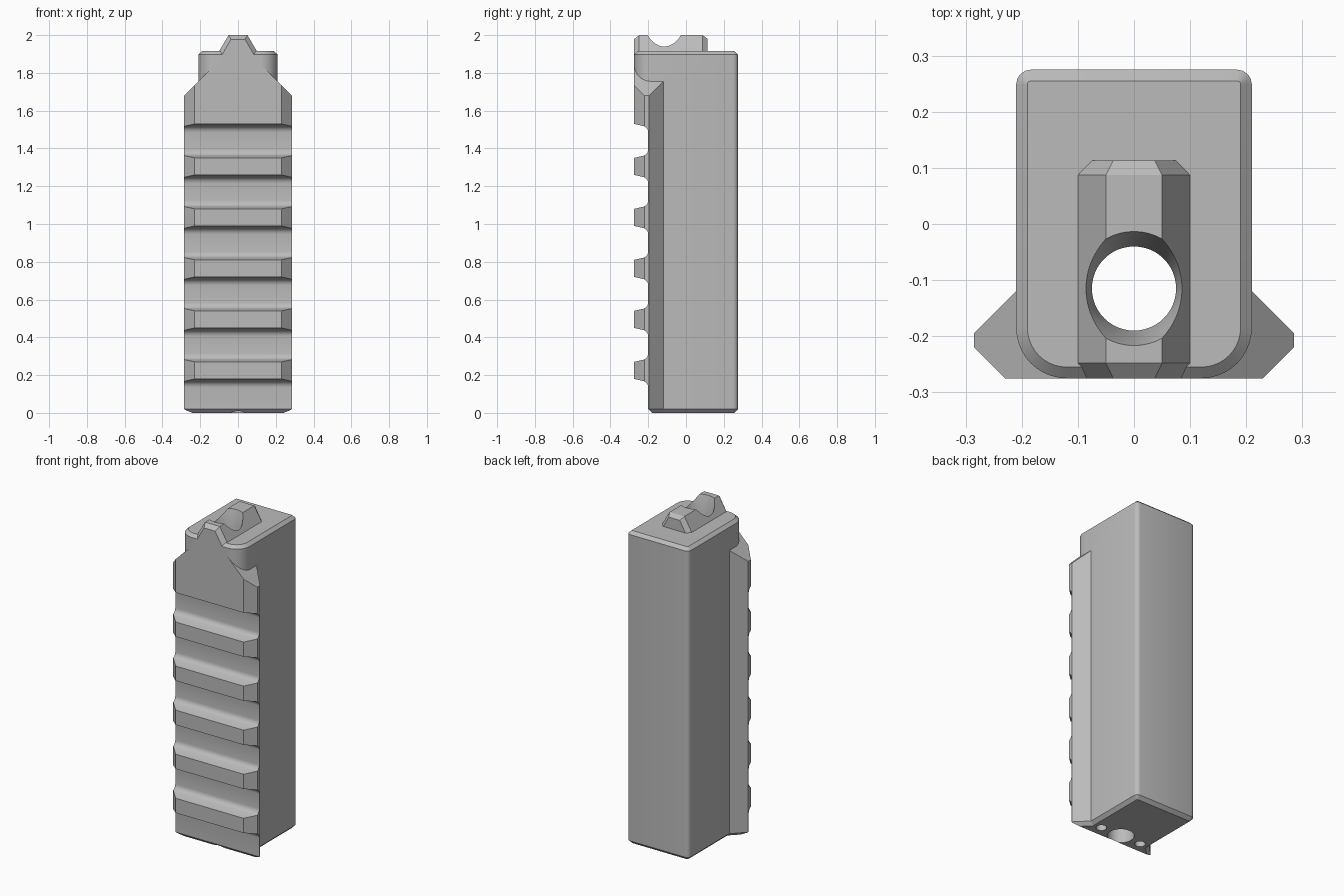
import bpy, bmesh, math

cube = bpy.data.objects.get("Cube")
if cube:
    bpy.data.objects.remove(cube, do_unlink=True)

grey = bpy.data.materials.new("plain_grey")
grey.use_nodes = True
colour = (0.5, 0.5, 0.5, 1)
grey.diffuse_color = colour
grey.node_tree.nodes["Principled BSDF"].inputs["Base Color"].default_value = colour


def loft(name, loops):
    """Solid skinned through matching loops of 3D points."""
    bm = bmesh.new()
    rings = [[bm.verts.new(p) for p in loop] for loop in loops]
    n = len(rings[0])
    for a, b in zip(rings, rings[1:]):
        for i in range(n):
            j = (i + 1) % n
            bm.faces.new((a[i], a[j], b[j], b[i]))
    bm.faces.new(rings[0])
    bm.faces.new(rings[-1])
    bmesh.ops.recalc_face_normals(bm, faces=bm.faces)
    mesh = bpy.data.meshes.new(name)
    bm.to_mesh(mesh)
    bm.free()
    mesh.materials.append(grey)
    obj = bpy.data.objects.new(name, mesh)
    bpy.context.collection.objects.link(obj)
    return obj


def combine(target, tool, operation):
    mod = target.modifiers.new("combine", 'BOOLEAN')
    mod.object, mod.operation, mod.solver = tool, operation, 'EXACT'
    bpy.context.view_layer.objects.active = target
    bpy.ops.object.modifier_apply(modifier=mod.name)
    bpy.data.objects.remove(tool, do_unlink=True)


def mirrored(half):
    return half + [(-x, y) for x, y in reversed(half)]


def at_z(points, z):
    return [(x, y, z) for x, y in points]


def circle(x, y, r, z, n=48):
    return [(x + r * math.cos(2 * math.pi * i / n),
             y + r * math.sin(2 * math.pi * i / n), z) for i in range(n)]


def block_outline(inset):
    """Block section with tight rear and wide front corners."""
    half = []
    for y, r, start, steps in ((0.275, 0.026, 90, 4), (-0.275, 0.09, 0, 10)):
        s = 1 if y > 0 else -1
        for i in range(steps + 1):
            t = math.radians(start - 90 * i / steps)
            half.append((0.21 - r + (r - inset) * math.cos(t),
                         y - s * r + (r - inset) * math.sin(t)))
    return mirrored(half)


# Main block with chamfered ends
TOP = 1.915
body = loft("rail_grip_body", [
    at_z(block_outline(0.02), 0), at_z(block_outline(0), 0.02),
    at_z(block_outline(0), TOP - 0.018), at_z(block_outline(0.02), TOP)])

# Accessory rail on the front
rail_half = [(0.15, -0.06), (0.285, -0.195), (0.285, -0.22), (0.23, -0.275)]
foot_half = [(0.15, -0.088), (0.265, -0.203), (0.265, -0.212), (0.222, -0.255)]
rail = loft("rail", [at_z(mirrored(foot_half), 0),
                     at_z(mirrored(rail_half), 0.02),
                     at_z(mirrored(rail_half), 1.84)])
for s in (-1, 1):
    wedge = [(0.1, 1.865), (0.4, 1.565), (0.4, 1.9)]
    combine(rail, loft("wedge", [[(s * x, y, z) for x, z in wedge]
                                 for y in (-0.4, 0.1)]), 'DIFFERENCE')
combine(body, rail, 'UNION')


# Ridge on top with chamfered ends
def ridge_section(y, base, top, shoulder, peak):
    return [(x, y, z) for x, z in mirrored(
        [(base, 1.8), (base, shoulder), (top, peak)])]


ridge = loft("top_ridge", [
    ridge_section(-0.275, 0.085, 0.037, 1.895, 1.978),
    ridge_section(-0.248, 0.1, 0.05, TOP, 2.0),
    ridge_section(0.087, 0.1, 0.05, TOP, 2.0),
    ridge_section(0.113, 0.075, 0.037, TOP, 1.982)])
combine(body, ridge, 'UNION')

# Cross grooves between the rail teeth
PITCH = 0.27


def groove_flank(z, s):
    arc = [math.radians(a) for a in range(-75, 1, 15)]
    return [(-0.33, z - s * 0.015), (-0.275, z)] + [
        (-0.235 + 0.035 * math.cos(a), z + s * (0.045 + 0.035 * math.sin(a)))
        for a in arc]


for i in range(6):
    upper = groove_flank(0.18 + PITCH * i, -1)
    if i:
        lower = groove_flank(PITCH * i, 1)
    else:
        lower = [(-0.33, -0.05), (-0.18, -0.05), (-0.18, 0), (-0.2, 0.02)]
    profile = lower + upper[::-1]
    combine(body, loft("groove", [[(x, y, z) for y, z in profile]
                                  for x in (-0.4, 0.4)]), 'DIFFERENCE')

# Through bore that flares at the top, and two small blind holes below
BORE_Y = -0.115
combine(body, loft("bore", [circle(0, BORE_Y, r, z) for r, z in
                            ((0.075, -0.1), (0.075, 1.9), (0.107, 2.02))]),
        'DIFFERENCE')
for x in (-0.14, 0.14):
    combine(body, loft("pin_hole", [circle(x, BORE_Y, 0.03, z, 24)
                                    for z in (-0.1, 0.2)]), 'DIFFERENCE')

# Smooth fillets, sharp edges
bpy.ops.object.select_all(action='DESELECT')
body.select_set(True)
bpy.context.view_layer.objects.active = body
bpy.ops.object.shade_smooth_by_angle(angle=math.radians(28))
